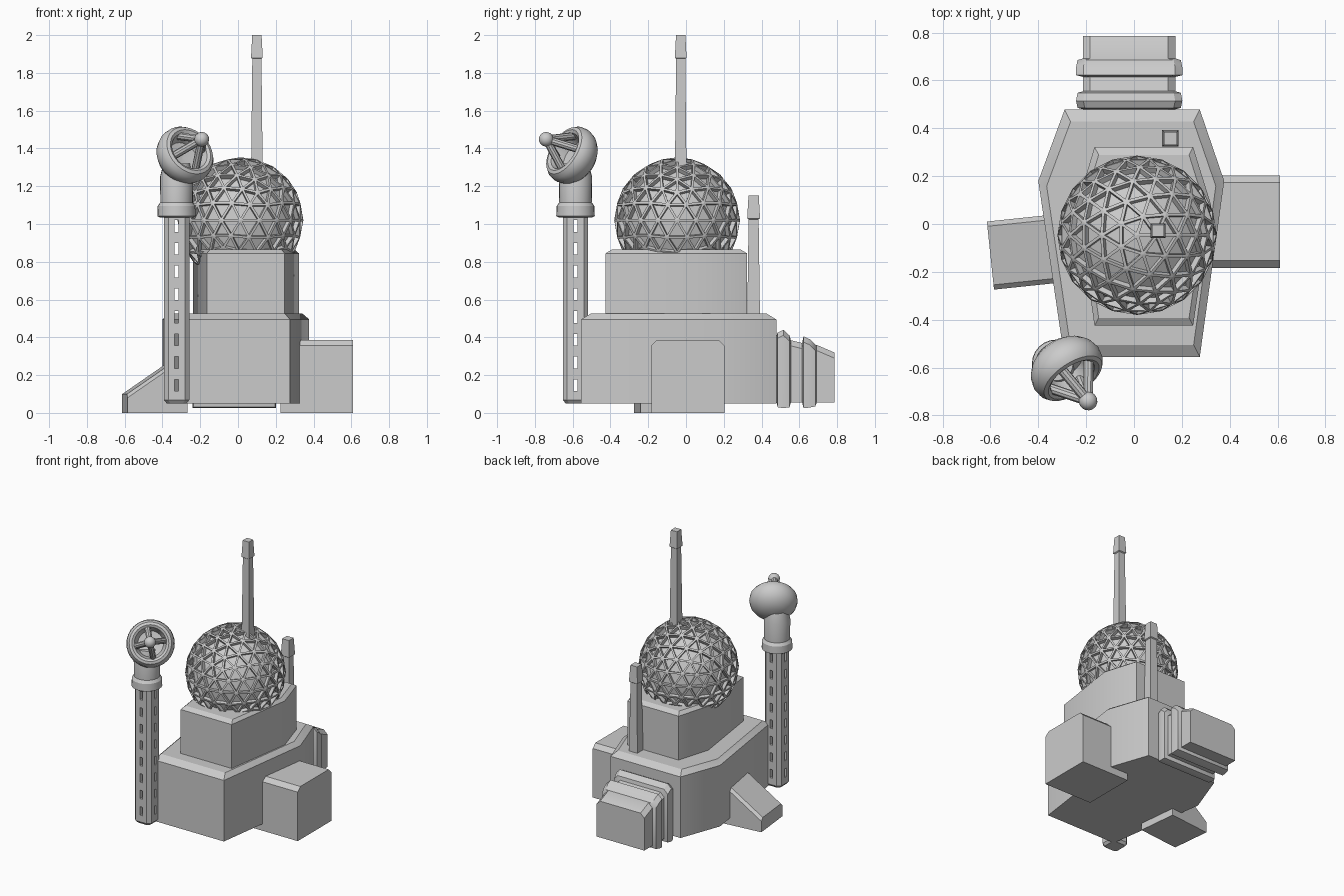
import bpy, bmesh, math
from mathutils import Vector

if "Cube" in bpy.data.objects:
    bpy.data.objects.remove(bpy.data.objects["Cube"])


def finish(name, bm, loc=(0, 0, 0), smooth=True):
    bmesh.ops.recalc_face_normals(bm, faces=bm.faces)
    me = bpy.data.meshes.new(name)
    bm.to_mesh(me)
    bm.free()
    ob = bpy.data.objects.new(name, me)
    ob.location = loc
    bpy.context.collection.objects.link(ob)
    if smooth:
        bpy.ops.object.select_all(action='DESELECT')
        ob.select_set(True)
        bpy.context.view_layer.objects.active = ob
        bpy.ops.object.shade_smooth_by_angle(angle=math.radians(30))
    return ob


def skin(name, rings, loc=(0, 0, 0), smooth=True):
    """Join equal-length rings of points into a closed solid."""
    bm = bmesh.new()
    rows = [[bm.verts.new(p) for p in r] for r in rings]
    n = len(rows[0])
    for a, b in zip(rows, rows[1:]):
        for i in range(n):
            j = (i + 1) % n
            bm.faces.new((a[i], a[j], b[j], b[i]))
    bm.faces.new(rows[0][::-1])
    bm.faces.new(rows[-1])
    return finish(name, bm, loc, smooth)


def tier(name, pts, z0, z1, inset, drop):
    """Polygon block with a sloped rim round its top."""
    xs, ys = [p[0] for p in pts], [p[1] for p in pts]
    cx, cy = (min(xs) + max(xs)) / 2, (min(ys) + max(ys)) / 2
    sx = 1 - inset * 0.7 / (max(xs) - cx)
    sy = 1 - inset / (max(ys) - cy)
    top = [(cx + (x - cx) * sx, cy + (y - cy) * sy, z1) for x, y in pts]
    skin(name, [[(x, y, z0) for x, y in pts],
                [(x, y, z1 - drop) for x, y in pts], top])


def loft(name, sections, loc, turn=0, ch=0.03):
    """Box with chamfered upper edges running along local y."""
    rings = []
    for y, w, lo, hi in sections:
        rings.append([(-w, y, lo), (w, y, lo), (w, y, hi - ch),
                      (w - ch, y, hi), (ch - w, y, hi), (-w, y, hi - ch)])
    ob = skin(name, rings, loc)
    ob.rotation_euler.z = math.radians(turn)


def square(h, z, c=0.0):
    if not c:
        return [(-h, -h, z), (h, -h, z), (h, h, z), (-h, h, z)]
    k = h - c
    return [(h, -k, z), (h, k, z), (k, h, z), (-k, h, z),
            (-h, k, z), (-h, -k, z), (-k, -h, z), (k, -h, z)]


def lathe(name, profile, loc, seg=24):
    return skin(name, [[(r * math.cos(t * math.tau / seg), r * math.sin(t * math.tau / seg), z)
                        for t in range(seg)] for r, z in profile], loc)


# stepped main building
tier("lower_block", [(-0.292, -0.555), (0.275, -0.555), (0.377, 0.18),
                     (0.275, 0.478), (-0.29, 0.478), (-0.4, 0.18)], 0.05, 0.525, 0.05, 0.03)
tier("upper_block", [(-0.165, -0.425), (0.247, -0.425), (0.322, 0.08),
                     (0.247, 0.322), (-0.165, 0.322), (-0.237, 0.08)], 0.5, 0.865, 0.033, 0.02)

# side annexes
loft("right_annex", [(0, 0.193, 0, 0.387), (0.385, 0.193, 0, 0.387)], (0.225, 0.01, 0), -90)
loft("left_ramp", [(0, 0.143, 0, 0.1), (0.32, 0.143, 0, 0.32)], (-0.6, -0.132, 0), -84, 0.02)

# ribbed rear annex
loft("rear_annex", [(0.44, 0.193, 0.055, 0.41), (0.48, 0.193, 0.055, 0.41),
                    (0.485, 0.216, 0.03, 0.425), (0.515, 0.222, 0.025, 0.44),
                    (0.548, 0.216, 0.03, 0.41), (0.555, 0.193, 0.055, 0.385),
                    (0.615, 0.193, 0.055, 0.37), (0.622, 0.222, 0.025, 0.405),
                    (0.655, 0.222, 0.028, 0.39), (0.685, 0.216, 0.035, 0.36),
                    (0.692, 0.193, 0.055, 0.36), (0.785, 0.193, 0.055, 0.32)], (-0.02, 0, 0))

# geodesic dome: every triangle is recessed
bm = bmesh.new()
bmesh.ops.create_icosphere(bm, subdivisions=3, radius=0.333)
panels = bm.faces[:]
bmesh.ops.inset_individual(bm, faces=panels, thickness=0.013, depth=0)
bmesh.ops.inset_individual(bm, faces=panels, thickness=0.0005, depth=-0.025)
finish("lattice_dome", bm, (0.013, -0.047, 1.02), False)

# antennas
for name, x, y, z0, z1, s in (("tall_antenna", 0.1, -0.028, 1.25, 2.0, 0.031),
                              ("short_antenna", 0.152, 0.358, 0.48, 1.15, 0.034)):
    skin(name, [square(s, z0), square(s * 0.78, z1 - 0.125),
                square(s, z1 - 0.12), square(s * 0.8, z1)], (x, y, 0), False)

# slotted column
cx, cy = -0.325, -0.585
column = skin("column", [square(0.052, 0.05, 0.018), square(0.067, 0.068, 0.023),
                         square(0.067, 1.06, 0.023)], (cx, cy, 0))
for axis, size in (("x", (0.4, 0.02, 0.062)), ("y", (0.02, 0.4, 0.062))):
    bm = bmesh.new()
    for i in range(8):
        cube = bmesh.ops.create_cube(bm, size=1)["verts"]
        bmesh.ops.scale(bm, vec=size, verts=cube)
        bmesh.ops.translate(bm, vec=(0, 0, 0.147 + 0.1203 * i), verts=cube)
    cutter = finish("slot_cutter_" + axis, bm, (cx, cy, 0), False)
    cutter.hide_render = True
    cutter.hide_set(True)
    mod = column.modifiers.new("slots_" + axis, 'BOOLEAN')
    mod.operation = 'DIFFERENCE'
    mod.solver = 'EXACT'
    mod.object = cutter

# collar and neck
lathe("collar", [(0.09, 1.035), (0.102, 1.042), (0.1, 1.095), (0.086, 1.115),
                 (0.088, 1.25), (0.07, 1.32)], (cx, cy, 0))

# dish head turned to the front right
head = Vector((-0.285, -0.6, 1.36))
aim = Vector((0.485, -0.73, 0.46)).to_track_quat('Z', 'Y')


def place(ob):
    ob.rotation_mode = 'QUATERNION'
    ob.rotation_quaternion = aim
    ob.location = head


place(lathe("dish", [(0.002, -0.11), (0.05, -0.105), (0.09, -0.091), (0.125, -0.066),
                     (0.15, -0.033), (0.16, 0.005), (0.155, 0.04), (0.14, 0.062),
                     (0.122, 0.068), (0.106, 0.058), (0.096, 0.03), (0.085, -0.01),
                     (0.002, -0.02)], head, 32))

# feed struts meeting at a knob
apex = Vector((0, 0, 0.19))
for i in range(4):
    a = i * math.pi / 2 + 0.2
    foot = Vector((0.105 * math.cos(a), 0.105 * math.sin(a), 0.03))
    d = apex - foot
    bm = bmesh.new()
    bmesh.ops.create_cone(bm, cap_ends=True, segments=10, radius1=0.021, radius2=0.021,
                          depth=d.length)
    bm.transform(d.to_track_quat('Z', 'Y').to_matrix().to_4x4())
    bmesh.ops.translate(bm, vec=(foot + apex) / 2, verts=bm.verts)
    place(finish("feed_strut_%d" % (i + 1), bm))
bm = bmesh.new()
bmesh.ops.create_uvsphere(bm, u_segments=16, v_segments=10, radius=0.039)
bmesh.ops.translate(bm, vec=apex, verts=bm.verts)
place(finish("feed_knob", bm))
